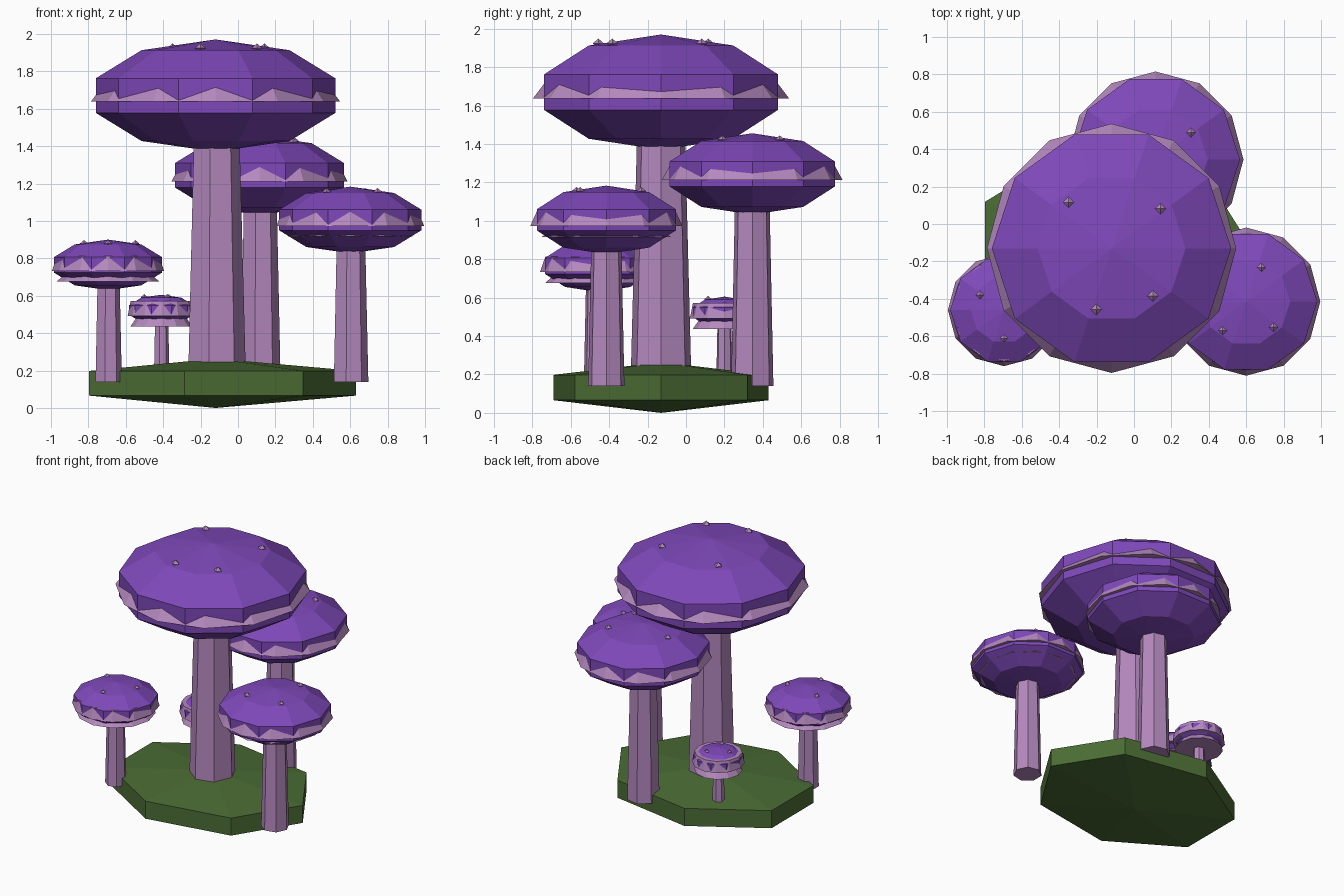
import bpy, bmesh, math

cube = bpy.data.objects.get("Cube")
if cube:
    bpy.data.objects.remove(cube, do_unlink=True)


def material(name, rgb):
    mat = bpy.data.materials.new(name)
    mat.use_nodes = True
    mat.diffuse_color = (*rgb, 1)
    mat.node_tree.nodes["Principled BSDF"].inputs["Base Color"].default_value = (*rgb, 1)
    return mat


PURPLE = material("purple cap", (0.21, 0.065, 0.49))
PINK = material("pale mauve", (0.46, 0.25, 0.52))
GREEN = material("moss green", (0.07, 0.15, 0.035))


def lathe(name, profile, sides, location, mat, y_scale=1):
    """Flat-shaded solid turned from (radius, height) points, bottom to top."""
    bm = bmesh.new()
    rings = []
    for r, z in profile:
        if r == 0:
            rings.append([bm.verts.new((0, 0, z))] * sides)
            continue
        angles = [math.tau * i / sides for i in range(sides)]
        rings.append([bm.verts.new((r * math.cos(a), r * math.sin(a) * y_scale, z))
                      for a in angles])
    for low, high in zip(rings, rings[1:]):
        for i in range(sides):
            j = (i + 1) % sides
            corners = dict.fromkeys((low[i], low[j], high[j], high[i]))
            bm.faces.new(list(corners))
    for ring, r in ((rings[0][::-1], profile[0][0]), (rings[-1], profile[-1][0])):
        if r > 0:
            bm.faces.new(ring)
    bmesh.ops.recalc_face_normals(bm, faces=bm.faces)
    mesh = bpy.data.meshes.new(name)
    bm.to_mesh(mesh)
    bm.free()
    mesh.materials.append(mat)
    obj = bpy.data.objects.new(name, mesh)
    obj.location = location
    bpy.context.collection.objects.link(obj)
    return obj


def ball(radius, height, steps):
    """Profile of a coarse squashed ball."""
    points = [(radius * math.sin(math.pi * i / steps),
               -height * math.cos(math.pi * i / steps)) for i in range(1, steps)]
    return [(0, -height)] + points + [(0, height)]


def mushroom(name, x, y, z, radius, stem_low, stem_high, gill, spots):
    height = radius * 0.446
    # Tapered seven-sided stem
    lathe(name + "_stem", [(stem_low, 0.14), (stem_high, z - height * 0.6)], 7, (x, y, 0), PINK)
    # Cap with a flared skirt and a gill plate beneath
    lathe(name + "_cap", ball(radius, height, 5), 10, (x, y, z), PURPLE)
    lathe(name + "_skirt", [(radius * 0.99, -0.032), (radius * 0.9, 0.048)], 12, (x, y, z), PINK)
    lathe(name + "_gills", [(gill, -0.088), (gill * 0.8, -0.04)], 12, (x, y, z), PINK)
    # Small pointed spots on the upper slope
    size = 0.015 + 0.022 * radius
    for i, degrees in enumerate(spots):
        a = math.radians(degrees)
        spot = (x + radius * 0.5 * math.cos(a), y + radius * 0.5 * math.sin(a), z + height * 0.845)
        lathe(f"{name}_spot_{i + 1}", ball(size, size * 0.85, 2), 4, spot, PINK)


# Mossy ground slab
lathe("ground", ball(0.866, 0.132, 3), 7, (-0.12, -0.13, 0.132), GREEN, y_scale=0.766)

# Mushrooms
mushroom("main_mushroom", -0.12, -0.13, 1.67, 0.673, 0.163, 0.127, 0.5, (133, 39, -49, -104))
mushroom("left_mushroom", 0.60, -0.415, 1.005, 0.40, 0.097, 0.08, 0.335, (66, 231, -43))
mushroom("back_mushroom", 0.115, 0.345, 1.244, 0.475, 0.113, 0.092, 0.38, (37, -41, 170))
mushroom("right_mushroom", -0.695, -0.46, 0.765, 0.303, 0.074, 0.062, 0.273, (148, -90, 15))
mushroom("tiny_mushroom", -0.41, 0.20, 0.524, 0.182, 0.044, 0.037, 0.165, (65, 290, 180))
